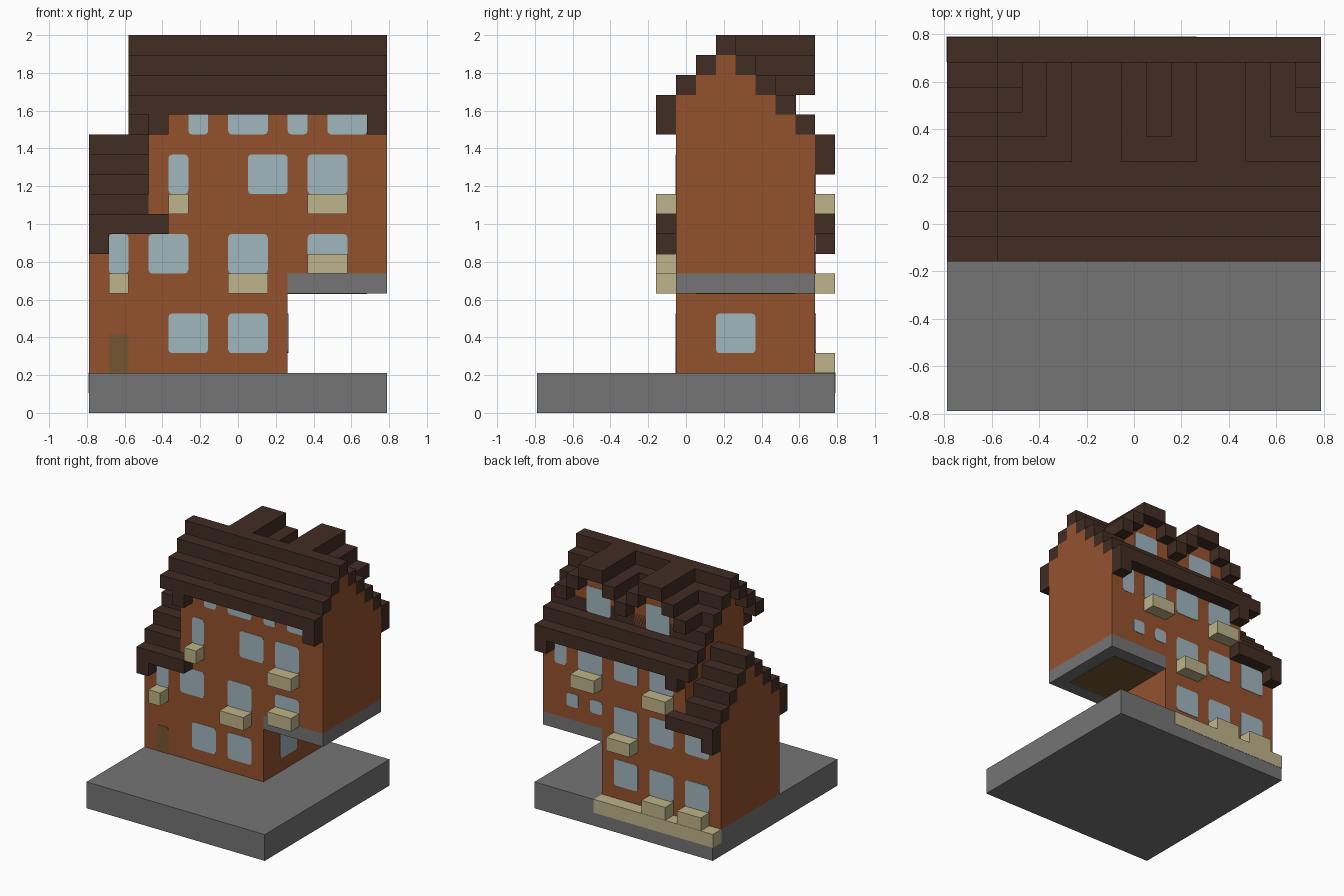
import bpy, bmesh
from mathutils import Vector

if "Cube" in bpy.data.objects:
    bpy.data.objects.remove(bpy.data.objects["Cube"])

U = 2 / 19      # one building cell
HALF = 7.5      # half the plot width in cells


def material(name, r, g, b):
    m = bpy.data.materials.new(name)
    m.use_nodes = True
    m.diffuse_color = (r, g, b, 1)
    m.node_tree.nodes["Principled BSDF"].inputs["Base Color"].default_value = (r, g, b, 1)
    return m


STONE = material("grey stone", .178, .178, .178)
BRICK = material("red brown brick", .296, .084, .027)
ROOF = material("dark brown roof", .054, .026, .017)
GLASS = material("pale blue glass", .352, .474, .521)
TAN = material("tan planter", .515, .456, .254)
WOOD = material("brown wood", .181, .093, .032)


def pos(x, y, z):
    return Vector(((x - HALF) * U, (y - HALF) * U, z * U))


def finish(name, bm, mat):
    bmesh.ops.recalc_face_normals(bm, faces=bm.faces)
    me = bpy.data.meshes.new(name)
    bm.to_mesh(me)
    bm.free()
    me.materials.append(mat)
    ob = bpy.data.objects.new(name, me)
    bpy.context.collection.objects.link(ob)
    return ob


def add_box(bm, x, y, z, round_axis=None, radius=0):
    """Box from three cell ranges; edges along round_axis may be rounded."""
    lo, hi = pos(x[0], y[0], z[0]), pos(x[1], y[1], z[1])
    verts = bmesh.ops.create_cube(bm, size=1)["verts"]
    for v in verts:
        v.co = Vector([(a + b) / 2 + c * (b - a) for a, b, c in zip(lo, hi, v.co)])
    if round_axis is not None:
        edges = {e for v in verts for e in v.link_edges
                 if abs((e.verts[0].co - e.verts[1].co).normalized()[round_axis]) > .9}
        bmesh.ops.bevel(bm, geom=list(edges), offset=radius, segments=2,
                        profile=.5, affect='EDGES')


def boxes(name, mat, ranges):
    bm = bmesh.new()
    for r in ranges:
        add_box(bm, *r)
    return finish(name, bm, mat)


def windows(name, wall_y, out, spans, z):
    """Thin rounded panes on a wall facing out (-1 front, 1 back)."""
    bm = bmesh.new()
    y = sorted((wall_y - out * .02, wall_y + out * .03))
    for x in spans:
        add_box(bm, x, y, z, 1, .02)
    return finish(name, bm, GLASS)


def gable_block(name, x, z0, tops):
    """Stepped gable outline extruded along x."""
    pts = [(7, z0)]
    for i, top in enumerate(tops):
        pts += [(7 + i, top), (8 + i, top)]
    pts.append((7 + len(tops), z0))
    bm = bmesh.new()
    face = bm.faces.new([bm.verts.new(pos(x[0], y, z)) for y, z in pts])
    ext = bmesh.ops.extrude_face_region(bm, geom=[face])["geom"]
    side = [v for v in ext if isinstance(v, bmesh.types.BMVert)]
    bmesh.ops.translate(bm, verts=side, vec=((x[1] - x[0]) * U, 0, 0))
    return finish(name, bm, BRICK)


def stepped_roof(name, x, tops, eaves):
    courses = [(x, (7 + i, 8 + i), (t, t + 1)) for i, t in enumerate(tops)]
    return boxes(name, ROOF, courses + eaves)


FRONT_EAVE, BACK_EAVE = (6, 7), (14, 15)

# Plot and overhang slab
boxes("base", STONE, [((0, 15), (0, 15), (0, 2))])
boxes("overhang_slab", STONE, [((10, 15), (7, 14), (6, 7))])
boxes("overhang_ceiling_panel", WOOD, [((10, 14), (8, 13), (5.97, 6.1))])

# Walls
main_tops = [16, 17, 18, 17, 16, 15, 14]
wing_tops = [10, 11, 12, 13, 12, 11, 10]
boxes("ground_floor", BRICK, [((0, 10), (7, 14), (2, 7))])
gable_block("wing_walls", (0, 3), 7, wing_tops)
gable_block("main_walls", (3, 15), 7, main_tops)

# Roofs with dropped eave ends
stepped_roof("main_roof", (2, 15), main_tops, [
    ((2, 15), FRONT_EAVE, (15, 16)), ((2, 15), BACK_EAVE, (13, 14)),
    *[(x, y, z) for y, z in ((FRONT_EAVE, (14, 15)), (BACK_EAVE, (12, 13)))
      for x in ((3, 4), (14, 15))]])
stepped_roof("wing_roof", (0, 3), wing_tops, [
    (x, y, z) for y in (FRONT_EAVE, BACK_EAVE)
    for x, z in (((0, 4), (9, 10)), ((0, 1), (8, 9)))])

# Two stepped dormers sharing a valley
roof_parts, wall_parts = [], []
for c in (6, 11):
    roof_parts.append(((c - 1, c + 1), (10, 14), (18, 19)))
    wall_parts.append(((c - 1, c + 1), (10, 13), (16, 18)))
    wall_parts.append(((c - 2, c + 2), (10, 13), (14, 17)))
    for s in (c - 2, c + 1):
        roof_parts.append(((s, s + 1), (10, 14), (17, 18)))
for s in (3, 8, 13):
    roof_parts.append(((s, s + 1), (11, 14), (16, 17)))
boxes("dormer_roofs", ROOF, roof_parts)
boxes("dormer_walls", BRICK, wall_parts)
windows("dormer_windows", 13, 1, [(5, 7), (10, 12)], (15, 17))

# Front windows
windows("front_ground_windows", 7, -1, [(4, 6), (7, 9)], (3, 5))
windows("front_middle_windows", 7, -1, [(1, 2), (3, 5), (7, 9), (11, 13)], (7, 9))
windows("front_upper_windows", 7, -1, [(4, 5), (8, 10), (11, 13)], (11, 13))
windows("front_attic_windows", 7, -1, [(5, 6), (7, 9), (10, 11), (12, 14)], (14, 16))

# Back windows
triple = [(1, 3), (4, 6), (7, 9)]
windows("back_ground_windows", 14, 1, triple, (3, 5))
windows("back_middle_windows", 14, 1, triple, (7, 9))
windows("back_small_windows", 14, 1, [(10, 11), (12, 13)], (8, 9))
windows("back_upper_windows", 14, 1, [(4, 6), (7, 9), (10, 12), (13, 14)], (11, 13))

# Passage window and front door
bm = bmesh.new()
add_box(bm, (9.98, 10.03), (9, 11), (3, 5), 0, .02)
finish("passage_window", bm, GLASS)
bm = bmesh.new()
add_box(bm, (1, 2), (6.97, 7.02), (1.8, 4), 1, .02)
finish("front_door", bm, WOOD)

# Window boxes and the planted strip behind the house
boxes("front_window_boxes", TAN, [
    (x, FRONT_EAVE, z) for x, z in (((1, 2), (6, 7)), ((7, 9), (6, 7)), ((11, 13), (7, 8)),
                                    ((4, 5), (10, 11)), ((11, 13), (10, 11)))])
boxes("back_window_boxes", TAN, [
    (x, BACK_EAVE, z) for x, z in (((7, 9), (6, 7)), ((10, 12), (10, 11)), ((4, 6), (10, 11)),
                                   ((1, 3), (2, 3)), ((4, 6), (2, 3)))])
boxes("back_planter_strip", TAN, [((-.02, 10), (14, 15.02), (1, 2.02))])
